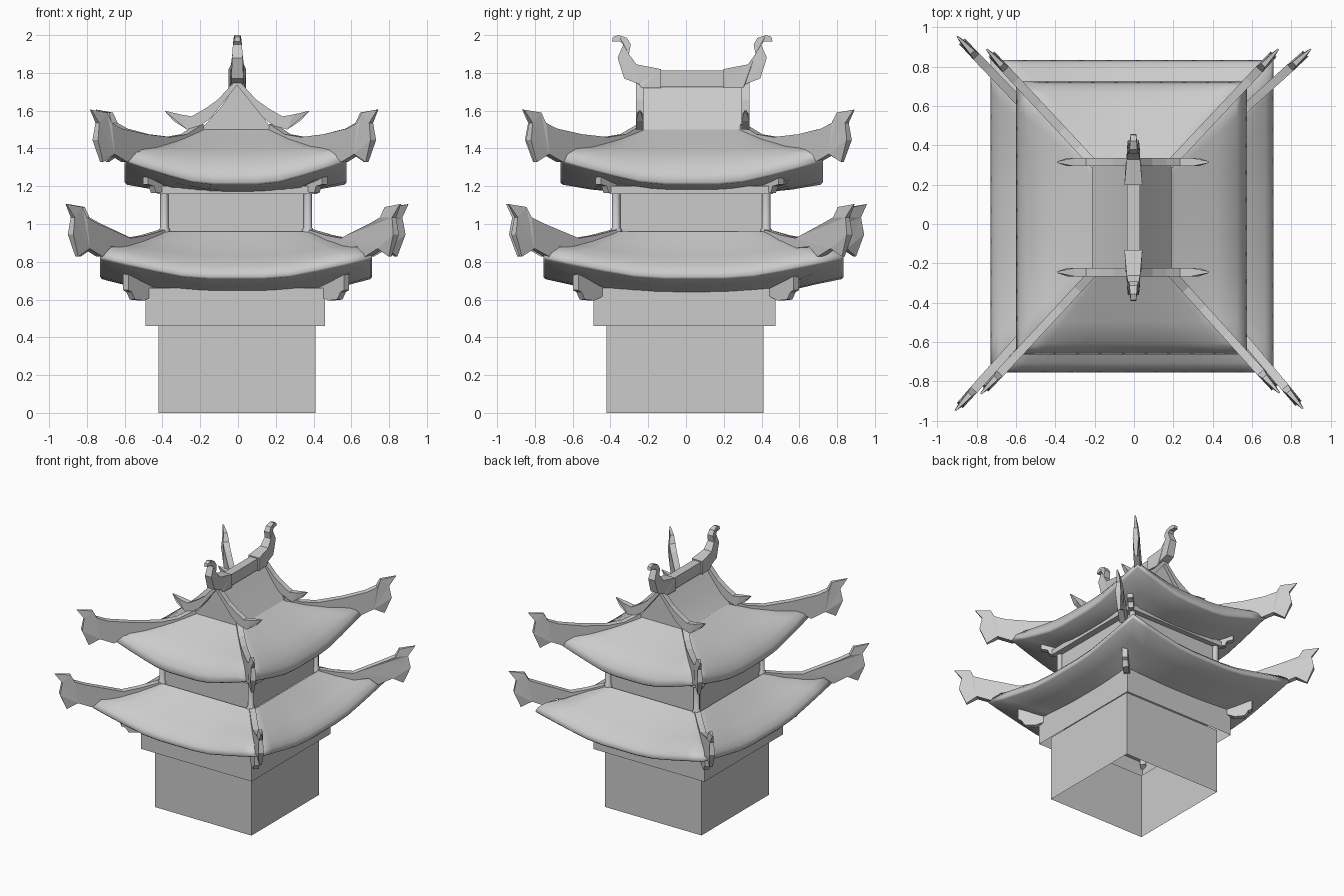
import bpy, bmesh, math
from mathutils import Vector

if "Cube" in bpy.data.objects:
    bpy.data.objects.remove(bpy.data.objects["Cube"], do_unlink=True)

GREY = (0.6, 0.6, 0.6, 1)
stone = bpy.data.materials.new("plain_grey")
stone.use_nodes = True
stone.diffuse_color = GREY
stone.node_tree.nodes["Principled BSDF"].inputs["Base Color"].default_value = GREY


def finish(name, bm, smooth=False):
    bmesh.ops.recalc_face_normals(bm, faces=bm.faces)
    mesh = bpy.data.meshes.new(name)
    bm.to_mesh(mesh)
    bm.free()
    mesh.materials.append(stone)
    ob = bpy.data.objects.new(name, mesh)
    bpy.context.collection.objects.link(ob)
    if smooth:
        bpy.ops.object.select_all(action='DESELECT')
        ob.select_set(True)
        bpy.context.view_layer.objects.active = ob
        bpy.ops.object.shade_smooth_by_angle(angle=math.radians(75))


def loft(name, rings, smooth=False, cap=False):
    """Join closed loops of points with quads, optionally closing the last loop."""
    bm = bmesh.new()
    loops = [[bm.verts.new(p) for p in ring] for ring in rings]
    n = len(loops[0])
    for a, b in zip(loops, loops[1:]):
        for i in range(n):
            j = (i + 1) % n
            bm.faces.new((a[i], a[j], b[j], b[i]))
    if cap:
        bm.faces.new(loops[-1])
    finish(name, bm, smooth)


def rect(x0, x1, y0, y1, z):
    return [(x0, y0, z), (x1, y0, z), (x1, y1, z), (x0, y1, z)]


def box(name, x0, x1, y0, y1, z0, z1):
    bm = bmesh.new()
    bmesh.ops.create_cube(bm, size=1)
    for v in bm.verts:
        v.co = ((x0 + x1) / 2 + v.co.x * (x1 - x0),
                (y0 + y1) / 2 + v.co.y * (y1 - y0),
                (z0 + z1) / 2 + v.co.z * (z1 - z0))
    finish(name, bm)


def plate(name, origin, direction, profile):
    """Upright slab: profile points are (distance, height, half thickness)."""
    d = Vector((direction[0], direction[1], 0)).normalized()
    side = Vector((-d.y, d.x, 0))
    base = Vector((origin[0], origin[1], 0))
    bm = bmesh.new()
    a, b = [], []
    for s, z, w in profile:
        p = base + d * s + Vector((0, 0, z))
        a.append(bm.verts.new(p + side * w))
        b.append(bm.verts.new(p - side * w))
    n = len(a)
    for i in range(n):
        j = (i + 1) % n
        bm.faces.new((a[i], a[j], b[j], b[i]))
    caps = [bm.faces.new(a), bm.faces.new(list(reversed(b)))]
    bm.normal_update()
    bmesh.ops.triangulate(bm, faces=caps, ngon_method='EAR_CLIP')
    finish(name, bm)


def roof(name, inner, outer, profile, steps=10):
    """Four-sided roof whose eaves lift towards the corners."""
    rings = []
    for f, z_mid, z_corner in profile:
        x0, x1, y0, y1 = [a + (b - a) * f for a, b in zip(inner, outer)]
        corners = rect(x0, x1, y0, y1, 0)
        ring = []
        for k in range(4):
            p, q = Vector(corners[k]), Vector(corners[(k + 1) % 4])
            for i in range(steps):
                t = i / steps
                lift = max(0, (abs(2 * t - 1) - 0.3) / 0.7) ** 1.15
                v = p.lerp(q, t)
                v.z = z_mid + (z_corner - z_mid) * lift
                ring.append(v)
        rings.append(ring)
    loft(name, rings, smooth=True)


# Open base walls inside a wider band
loft("base_walls", [rect(-.42, .41, -.42, .41, z) for z in (0, .5)])
loft("base_band", [rect(-.49, .46, -.49, .475, z) for z in (.46, .66)], cap=True)

# Two sweeping roofs with thin rounded eaves and sloping undersides
roof("lower_roof", (-.41, .40, -.39, .44), (-.73, .71, -.755, .835),
     [(0, .96, .96), (.3, .89, .92), (.6, .83, .89), (.86, .785, .878), (.96, .75, .853),
      (1, .72, .825), (.97, .708, .81), (.6, .678, .74), (.25, .645, .675), (.1, .635, .65)])
roof("upper_roof", (-.21, .19, -.25, .31), (-.60, .575, -.665, .725),
     [(0, 1.5, 1.5), (.3, 1.44, 1.45), (.6, 1.385, 1.415), (.86, 1.325, 1.402), (.96, 1.265, 1.375),
      (1, 1.22, 1.34), (.97, 1.208, 1.325), (.6, 1.182, 1.24), (.3, 1.17, 1.18)])

# Upper storey with posts and a top beam
box("upper_walls", -.39, .37, -.365, .42, .94, 1.2)
box("top_beam", -.43, .42, -.405, .46, 1.16, 1.2)
for x in (-.39, .37):
    for y in (-.37, .425):
        rings = []
        for z, r in ((.93, .03), (.97, .03), (.98, .022), (1.17, .022)):
            rings.append([(x + r * math.cos(i * math.pi / 4), y + r * math.sin(i * math.pi / 4), z)
                          for i in range(8)])
        loft("corner_post", rings, smooth=True, cap=True)

# Hip beams ending in upturned horns; the head is measured back from its tip
head = [(-.155, -.10, .022), (-.1, -.07, .022), (-.08, -.015, .014), (0, 0, .004),
        (-.037, -.07, .014), (-.025, -.16, .02), (-.06, -.278, .01), (-.115, -.235, .022),
        (-.187, -.278, .022), (-.235, -.225, .022)]


def hip_beam(name, start, tip, tip_z, top, bottom):
    run = Vector((tip[0] - start[0], tip[1] - start[1]))
    length = run.length
    pts = [(t * length, z, .022) for t, z in top]
    pts += [(length + s * 1.42, tip_z + z, w) for s, z, w in head]
    pts += [(t * length, z, .022) for t, z in bottom]
    plate(name, start, run, pts)


for tip in ((-.91, -.95), (.86, -.94), (.9, .89), (-.9, .955)):
    start = (.39 if tip[0] > 0 else -.40, .43 if tip[1] > 0 else -.38)
    hip_beam("lower_hip_beam", start, tip, 1.105,
             [(0, .97), (.2, .94), (.36, .925)], [(.3, .87), (0, .92)])
for tip in ((-.78, -.865), (.74, -.86), (.735, .89), (-.75, .89)):
    start = (.18 if tip[0] > 0 else -.20, .30 if tip[1] > 0 else -.24)
    hip_beam("upper_hip_beam", start, tip, 1.605,
             [(0, 1.53), (.15, 1.475), (.3, 1.46), (.52, 1.475)], [(.3, 1.40), (0, 1.46)])

# Carved brackets beneath the eave corners
for sx in (-1, 1):
    for sy in (-1, 1):
        way = (sx, sy)
        plate("lower_bracket", (sx * .45 - .01, sy * .45), way,
              [(0, .7, .02), (0, .62, .02), (.07, .595, .02), (.14, .6, .02),
               (.165, .64, .02), (.19, .65, .02), (.19, .75, .02)])
        plate("upper_bracket", (sx * .39 - .015, sy * .40 + .02), way,
              [(0, 1.24, .02), (0, 1.17, .02), (.06, 1.165, .02), (.075, 1.2, .02),
               (.12, 1.21, .02), (.12, 1.29, .02)])

# Steep gabled top
slope = [(-.21, 1.49), (-.17, 1.53), (-.09, 1.62), (0, 1.75), (.09, 1.62), (.16, 1.53), (.19, 1.49)]
loft("gable_top", [[(x, y, z) for x, z in slope] for y in (-.25, .31)], smooth=True, cap=True)
plate("gable_front", (0, -.247), (1, 0), [(x, z, .003) for x, z in slope])

# Barge boards with small curled ends
barge = [(0, 1.77), (.1, 1.66), (.17, 1.61), (.24, 1.57), (.3, 1.58), (.385, 1.6), (.335, 1.545),
         (.265, 1.5), (.195, 1.52), (.14, 1.56), (0, 1.735)]
for y in (-.245, .315):
    for sx in (-1, 1):
        plate("barge_board", (-.005, y), (sx, 0),
              [(x, z, .004 if x > .38 else .021) for x, z in barge])

# Ridge with curled finials at both ends
box("ridge_beam", -.035, .03, -.2, .27, 1.725, 1.812)
finial = [(.165, 1.72, .046), (.27, 1.72, .04), (.28, 1.74, .036), (.36, 1.77, .032), (.395, 1.88, .028),
          (.365, 1.95, .024), (.38, 1.965, .02), (.425, 1.965, .014), (.42, 1.99, .014), (.39, 2.0, .016),
          (.345, 1.985, .02), (.325, 1.95, .024), (.335, 1.9, .027), (.295, 1.845, .034), (.165, 1.82, .046)]
for sy in (-1, 1):
    plate("ridge_finial", (-.003, .033), (0, sy), finial)
